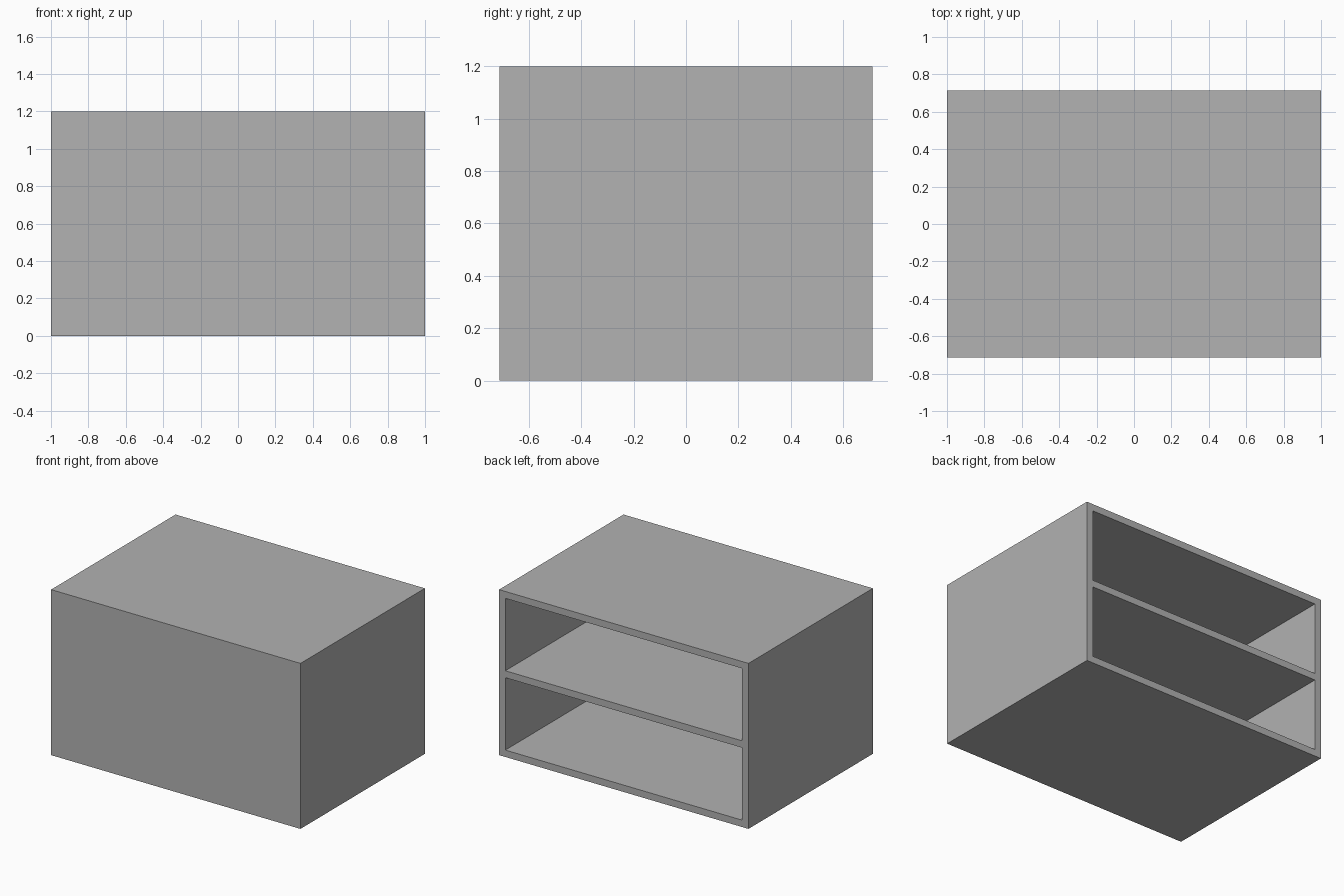
import bpy

# Remove the default cube
if "Cube" in bpy.data.objects:
    bpy.data.objects.remove(bpy.data.objects["Cube"], do_unlink=True)

WIDTH, DEPTH, HEIGHT, BOARD = 2.0, 1.425, 1.2, 0.05

grey = bpy.data.materials.new("grey_board")
grey.use_nodes = True
colour = (0.445, 0.445, 0.445, 1)
grey.diffuse_color = colour
grey.node_tree.nodes["Principled BSDF"].inputs["Base Color"].default_value = colour


def board(name, size, centre):
    bpy.ops.mesh.primitive_cube_add(size=1, location=centre)
    obj = bpy.context.object
    obj.name = name
    obj.scale = size
    bpy.ops.object.transform_apply(location=False, rotation=False, scale=True)
    obj.data.materials.append(grey)
    return obj


# Closed front covering the whole face
board("front_panel", (WIDTH, BOARD, HEIGHT), (0, (BOARD - DEPTH) / 2, HEIGHT / 2))

# Carcass boards run from the front panel to the open back
run = DEPTH - BOARD
mid_y = BOARD / 2
for side, name in ((1, "left_side"), (-1, "right_side")):
    board(name, (BOARD, run, HEIGHT), (side * (WIDTH - BOARD) / 2, mid_y, HEIGHT / 2))

# Bottom, shelf and top fit between the sides
levels = (("bottom", BOARD / 2), ("middle_shelf", HEIGHT / 2), ("top", HEIGHT - BOARD / 2))
for name, z in levels:
    board(name, (WIDTH - 2 * BOARD, run, BOARD), (0, mid_y, z))
